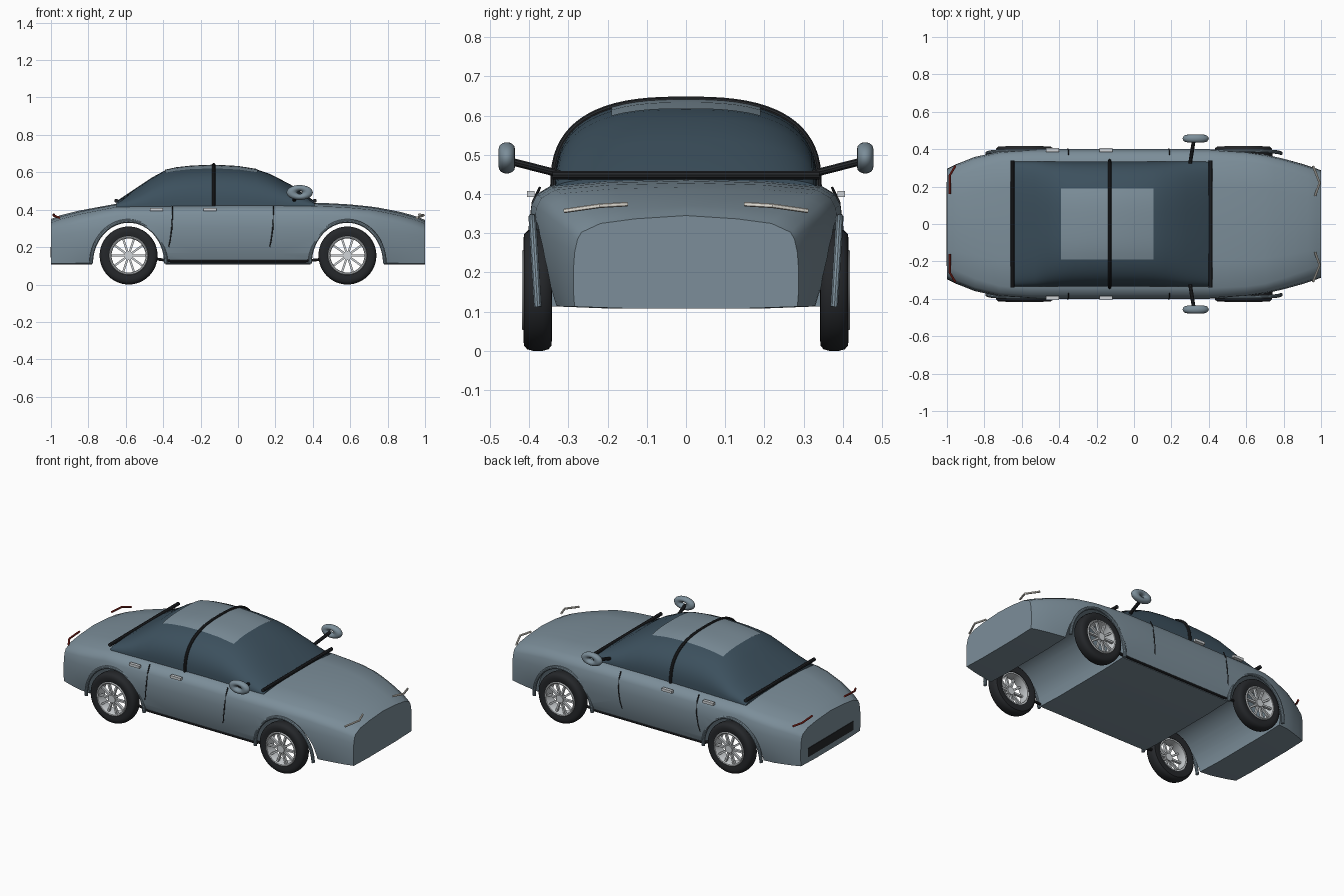
import bpy, bmesh, math
from mathutils import Vector, Matrix

if "Cube" in bpy.data.objects:
    bpy.data.objects.remove(bpy.data.objects["Cube"])


def mat(name, c):
    m = bpy.data.materials.new(name)
    m.diffuse_color = (*c, 1)
    m.use_nodes = True
    m.node_tree.nodes["Principled BSDF"].inputs["Base Color"].default_value = m.diffuse_color
    return m


PAINT = mat("paint", (0.20, 0.27, 0.32))
GLASS = mat("glass", (0.045, 0.08, 0.11))
BLACK = mat("black", (0.018, 0.02, 0.023))
METAL = mat("metal", (0.62, 0.65, 0.67))
WHITE = mat("lamp_white", (0.8, 0.77, 0.7))
RED = mat("lamp_red", (0.35, 0.03, 0.02))


def finish(ob, m, angle=35):
    ob.data.materials.clear()
    ob.data.materials.append(m)
    bpy.ops.object.select_all(action='DESELECT')
    ob.select_set(True)
    bpy.context.view_layer.objects.active = ob
    bpy.ops.object.shade_smooth_by_angle(angle=math.radians(angle))
    return ob


def from_bmesh(name, bm, m, angle=35):
    bmesh.ops.recalc_face_normals(bm, faces=bm.faces)
    me = bpy.data.meshes.new(name)
    bm.to_mesh(me)
    bm.free()
    ob = bpy.data.objects.new(name, me)
    bpy.context.collection.objects.link(ob)
    return finish(ob, m, angle)


def loft(name, rings, m, ring_closed=True, caps=True, loop=False, angle=35):
    bm = bmesh.new()
    vs = [[bm.verts.new(p) for p in r] for r in rings]
    n = len(vs[0])
    pairs = list(zip(vs, vs[1:])) + ([(vs[-1], vs[0])] if loop else [])
    for a, b in pairs:
        for i in range(n if ring_closed else n - 1):
            j = (i + 1) % n
            bm.faces.new((a[i], a[j], b[j], b[i]))
    if caps:
        bm.faces.new(vs[0])
        bm.faces.new(vs[-1])
    return from_bmesh(name, bm, m, angle)


def tube(name, pts, r, m):
    cu = bpy.data.curves.new(name, 'CURVE')
    cu.dimensions = '3D'
    cu.bevel_depth, cu.bevel_resolution, cu.use_fill_caps = r, 3, True
    sp = cu.splines.new('POLY')
    sp.points.add(len(pts) - 1)
    for p, q in zip(sp.points, pts):
        p.co = (*q, 1)
    ob = bpy.data.objects.new(name, cu)
    bpy.context.collection.objects.link(ob)
    bpy.ops.object.select_all(action='DESELECT')
    ob.select_set(True)
    bpy.context.view_layer.objects.active = ob
    bpy.ops.object.convert(target='MESH')
    return finish(bpy.context.object, m)


def box(name, loc, size, m):
    bm = bmesh.new()
    bmesh.ops.create_cube(bm, size=1, matrix=Matrix.Translation(loc) @ Matrix.Diagonal((*size, 1)))
    return from_bmesh(name, bm, m)


def lathe(name, profile, centre, m, n=48):
    # closed (radius, y) profile spun around the wheel axis
    c = Vector(centre)
    rings = [[c + Vector((r * math.cos(a), y, r * math.sin(a))) for r, y in profile]
             for a in (2 * math.pi * i / n for i in range(n))]
    return loft(name, rings, m, caps=False, loop=True)


def lerp(table, x):
    for (a, u), (b, v) in zip(table, table[1:]):
        if x <= b:
            return u + (v - u) * (x - a) / (b - a)
    return table[-1][1]


# Lower body: cross-sections lofted along x
WIDTH = [(-1, .295), (-.95, .32), (-.85, .36), (-.72, .388), (-.55, .4), (.4, .4),
         (.6, .388), (.7, .372), (.8, .35), (.9, .322), (.96, .302), (1, .287)]
TOP = [(-1, .35), (-.95, .37), (-.85, .395), (-.65, .432), (0, .44), (.45, .437),
       (.6, .428), (.73, .415), (.86, .39), (.95, .366), (1, .345)]
MID = [(0, 0), (.5, 0), (.91, .02), (.96, .18), (.995, .42), (1, .6), (.985, .8), (.95, .88), (.86, .945), (.5, .985), (0, 1)]
END = [(0, 0), (.5, 0), (.99, .02), (1, .18), (1, .42), (.99, .6), (.965, .74), (.93, .82), (.76, .915), (.45, .965), (0, 1)]
stations = [-1, -.97, -.95, -.9, -.85, -.78, -.72, -.65, -.55, -.4, -.2, 0, .2, .4, .5, .6,
            .7, .75, .8, .86, .9, .93, .96, .98, 1]
rings = []
for x in stations:
    w, top = lerp(WIDTH, x), lerp(TOP, x)
    t = max(0, (abs(x) - .7) / .3)
    half = [((p[0] + (q[0] - p[0]) * t) * w, .108 + (p[1] + (q[1] - p[1]) * t) * (top - .108))
            for p, q in zip(MID, END)]
    rings.append([(x, y, z) for y, z in half] + [(x, -y, z) for y, z in half[-2:0:-1]])
body = loft("body", rings, PAINT)

# Wheel arches cut right through the body
for i, x in enumerate((-.585, .585)):
    ring = [(x + .197 * math.cos(a), .108 + .225 * math.sin(a))
            for a in (2 * math.pi * (k + .5) / 56 for k in range(56))]
    cut = loft("arch_cutter", [[(px, y, pz) for px, pz in ring] for y in (-.6, .6)], PAINT)
    mod = body.modifiers.new("arch", 'BOOLEAN')
    mod.operation, mod.solver, mod.object = 'DIFFERENCE', 'EXACT', cut
    bpy.context.view_layer.objects.active = body
    bpy.ops.object.modifier_apply(modifier=mod.name)
    bpy.data.objects.remove(cut)
finish(body, PAINT)

# Cabin glass: rounded sections of constant width
ROOF = [(-.65, .445), (-.53, .525), (-.46, .572), (-.39, .61), (-.33, .623), (-.25, .632), (-.13, .637),
        (0, .63), (.1, .615), (.17, .592), (.28, .535), (.41, .445)]
BASE, HALF, POW = .41, .335, 2.7


def arch(x, n, grow=0):
    h, w = lerp(ROOF, x) - BASE + grow, HALF + grow
    out = []
    for i in range(n + 1):
        a = math.pi * i / n
        c, s = math.cos(a), max(0, math.sin(a))
        out.append((x, math.copysign(abs(c) ** (2 / POW), c) * w, BASE + s ** (2 / POW) * h))
    return out


loft("cabin_glass", [arch(x, 36) for x, _ in ROOF], GLASS)

# Painted roof panel lying just above the glass
panel = []
for x in (-.39, -.33, -.25, -.13, 0, .105):
    h = lerp(ROOF, x) - BASE + .004
    panel.append([(x, y, BASE + h * (1 - (abs(y) / HALF) ** POW) ** (1 / POW))
                  for y in (-.19 + .38 * k / 12 for k in range(13))])
loft("roof_panel", panel, PAINT, ring_closed=False, caps=False)

# Black cabin trim
tube("roof_hoop", arch(-.13, 36, .003), .009, BLACK)
for n, x in (("rear_window_bar", -.65), ("windscreen_bar", .41)):
    tube(n, [(x, -HALF - .005, .448), (x, HALF + .005, .448)], .011, BLACK)

# Rear bumper insert
box("rear_insert", (-.996, 0, .172), (.014, .45, .055), BLACK)

TYRE = [(.101, .347), (.125, .342), (.142, .343), (.151, .351), (.155, .365), (.155, .39),
        (.151, .405), (.142, .413), (.125, .415), (.101, .41)]
RIM = [(.092, .35), (.104, .35), (.104, .413), (.1, .418), (.094, .416), (.091, .408)]
for s in (1, -1):
    # Wheels with ten spokes
    for x in (-.585, .585):
        c = (x, 0, .155)
        lathe("tyre", [(r, s * y) for r, y in TYRE], c, BLACK)
        lathe("rim", [(r, s * y) for r, y in RIM], c, METAL)
        bm = bmesh.new()
        for k in range(10):
            bmesh.ops.create_cube(bm, size=1, matrix=Matrix.Translation((x, s * .4, .155))
                                  @ Matrix.Rotation(k * math.pi / 5, 4, 'Y')
                                  @ Matrix.Translation((.057, 0, 0)) @ Matrix.Diagonal((.078, .016, .011, 1)))
        bmesh.ops.create_cone(bm, cap_ends=True, segments=24, radius1=.024, radius2=.024, depth=.03,
                              matrix=Matrix.Translation((x, s * .4, .155)) @ Matrix.Rotation(math.pi / 2, 4, 'X'))
        from_bmesh("spokes", bm, METAL)
        # Raised arch lip
        tube("arch_lip", [(x + .2 * math.cos(a), s * (.378 + .014 * math.sin(a)), .112 + .228 * math.sin(a))
                          for a in (math.pi * k / 28 for k in range(29))], .01, PAINT)
    # Sill strip, door seams and handles
    tube("sill", [(-.44, s * .362, .137), (-.35, s * .366, .125), (.35, s * .366, .125), (.47, s * .362, .137)], .008, BLACK)
    for x in (-.35, .19):
        tube("door_seam", [(x, s * .372, .418), (x, s * .39, .38), (x - .004, s * .4, .3),
                           (x - .012, s * .396, .24), (x - .02, s * .388, .2)], .0035, BLACK)
    for x in (-.435, -.15):
        box("door_handle", (x, s * .396, .4), (.07, .02, .016), METAL)
    # Mirrors on stalks
    tube("mirror_stalk", [(.3, s * .325, .452), (.32, s * .45, .484)], .01, BLACK)
    bpy.ops.mesh.primitive_torus_add(major_radius=.042, minor_radius=.028, major_segments=36, minor_segments=16,
                                     location=(.33, s * .457, .492), rotation=(math.pi / 2, 0, 0))
    mirror = bpy.context.object
    mirror.name = "mirror"
    mirror.scale = (1, .57, .74)
    finish(mirror, PAINT, 60)
    # Head and tail light strips
    tube("headlight", [(.968, s * .15, .374), (.993, s * .22, .37), (.957, s * .31, .357)], .006, WHITE)
    tube("tail_light", [(-.985, s * .16, .374), (-.985, s * .26, .368), (-.955, s * .31, .357)], .006, RED)
